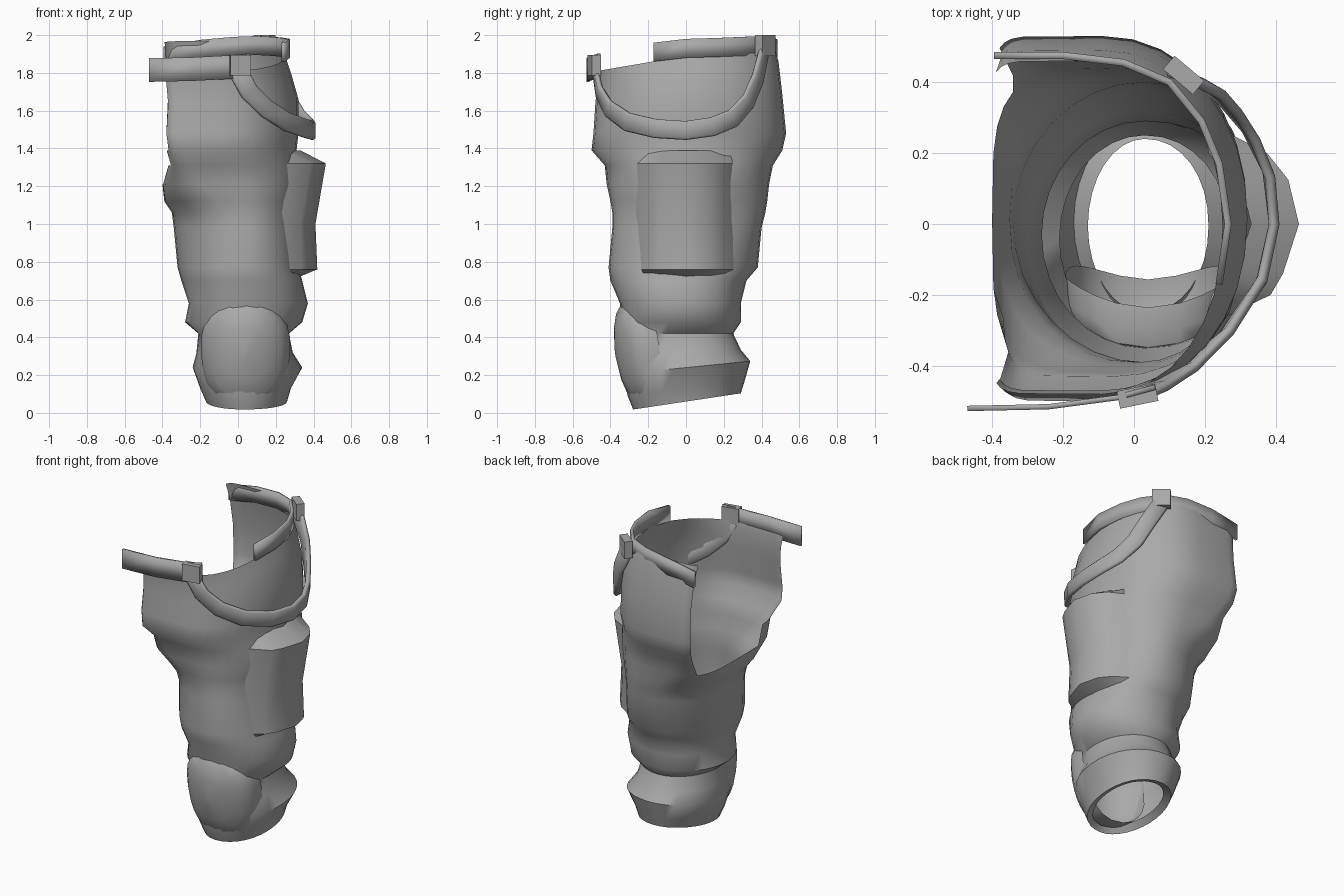
import bpy, bmesh, math
from mathutils import Vector

cube = bpy.data.objects.get("Cube")
if cube:
    bpy.data.objects.remove(cube)

cloth = bpy.data.materials.new("grey_cloth")
cloth.use_nodes = True
grey = (0.4, 0.4, 0.4, 1)
cloth.diffuse_color = grey
cloth.node_tree.nodes["Principled BSDF"].inputs["Base Color"].default_value = grey


def finish(name, bm, thick=0, angle=45):
    mesh = bpy.data.meshes.new(name)
    bm.to_mesh(mesh)
    bm.free()
    mesh.materials.append(cloth)
    ob = bpy.data.objects.new(name, mesh)
    bpy.context.collection.objects.link(ob)
    bpy.ops.object.select_all(action='DESELECT')
    ob.select_set(True)
    bpy.context.view_layer.objects.active = ob
    bpy.ops.object.shade_smooth_by_angle(angle=math.radians(angle))
    if thick:
        mod = ob.modifiers.new("thickness", 'SOLIDIFY')
        mod.thickness = thick
        mod.offset = 0
    return ob


def loft(bm, rows, closed=False):
    rings = [[bm.verts.new(p) for p in row] for row in rows]
    for a, b in zip(rings, rings[1:]):
        n = len(a)
        for i in range(n if closed else n - 1):
            j = (i + 1) % n
            bm.faces.new((a[i], a[j], b[j], b[i]))
    return rings


def ribbon(name, points, width, thick, upright=False):
    pts = [Vector(p) for p in points]
    low, high = [], []
    for i, p in enumerate(pts):
        tangent = pts[min(i + 1, len(pts) - 1)] - pts[max(i - 1, 0)]
        side = Vector((0, 0, 1))
        if not upright:
            side = Vector((p.x, p.y, 0)).cross(tangent).normalized()
        low.append(p - side * width / 2)
        high.append(p + side * width / 2)
    bm = bmesh.new()
    loft(bm, [low, high])
    return finish(name, bm, thick)


# Trouser leg: z, left, right, front, back, squareness of inner side, tilt
profile = [
    (.09, -.13, .21, -.25, .24, 2, .12), (.06, -.17, .26, -.28, .29, 2, .15),
    (.13, -.20, .28, -.31, .31, 2, .12), (.24, -.24, .34, -.33, .34, 2, .1),
    (.32, -.22, .29, -.33, .29, 2, .05), (.42, -.21, .27, -.33, .25, 2, 0),
    (.48, -.28, .34, -.34, .29, 2, 0), (.58, -.26, .37, -.35, .29, 2, 0),
    (.70, -.30, .34, -.40, .32, 2, 0), (.77, -.32, .32, -.41, .38, 2, 0),
    (.98, -.34, .31, -.39, .40, 2, 0), (1.06, -.35, .31, -.39, .42, 2.2, 0),
    (1.12, -.39, .32, -.40, .43, 2.5, 0), (1.21, -.40, .34, -.42, .44, 4, 0),
    (1.31, -.37, .34, -.43, .46, 7, 0), (1.39, -.39, .31, -.50, .51, 9, 0),
    (1.48, -.40, .32, -.49, .53, 10, 0), (1.66, -.39, .32, -.48, .51, 10, .05),
    (1.80, -.40, .28, -.47, .49, 10, .12), (1.89, -.41, .25, -.48, .46, 10, .17),
]
COLS = 32
rows = []
for z, x0, x1, y0, y1, square, tilt in profile:
    cx = .03 if z < 1 else .03 - .12 * min(1, (z - 1) / .4)
    row = []
    for i in range(COLS):
        t = math.tau * i / COLS
        c, s = math.cos(t), math.sin(t)
        n = 2.1 if c > 0 else square
        x = cx + (x1 - cx if c > 0 else cx - x0) * math.copysign(abs(c) ** (2 / n), c)
        y = (y1 + y0) / 2 + (y1 - y0) / 2 * math.copysign(abs(s) ** (2 / n), s)
        row.append((x, y, z + tilt * y))
    rows.append(row)
bm = bmesh.new()
rings = loft(bm, rows, True)
# Open the inner thigh above the crotch
lo, hi = COLS * 3 // 8, COLS * 5 // 8
gap = set()
for r, ring in enumerate(rings[:-1]):
    for i in range(lo, hi):
        face = next(f for f in ring[i].link_faces
                    if ring[i + 1] in f.verts and rings[r + 1][i] in f.verts)
        mid = face.calc_center_median()
        if mid.z > 1.23 + max(0, -mid.y - .1) * .4:
            gap.add(face)
bmesh.ops.delete(bm, geom=list(gap), context='FACES')
finish("trouser_leg", bm, 0, 50)

# Waistband in two lengths with a gap at the front side
ribbon("waistband_front", [(-.47, -.52, 1.815), (-.24, -.515, 1.82),
       (-.05, -.49, 1.83), (.06, -.46, 1.84)], .125, .015, True)
ribbon("waistband_back", [(.24, -.17, 1.91), (.265, 0, 1.93), (.24, .17, 1.935),
       (.19, .29, 1.94), (.1, .40, 1.945), (-.03, .455, 1.94), (-.2, .475, 1.925),
       (-.395, .475, 1.89)], .1, .02, True)

# Hanging strap around the outer hip
strap = ribbon("hip_strap", [(.0, -.48, 1.81), (.06, -.46, 1.70), (.15, -.41, 1.61),
       (.26, -.31, 1.54), (.36, -.16, 1.505), (.395, 0, 1.495), (.38, .14, 1.515),
       (.33, .25, 1.56), (.27, .33, 1.65), (.22, .38, 1.77), (.13, .42, 1.94)],
       .1, .03)
bevel = strap.modifiers.new("soft_edges", 'BEVEL')
bevel.width = .01

# Belt loops holding the strap ends
for name, place, turn in (("front_loop", (.01, -.485, 1.84), .2),
                          ("back_loop", (.14, .42, 1.945), -.7)):
    bm = bmesh.new()
    bmesh.ops.create_cube(bm, size=1)
    bmesh.ops.scale(bm, vec=(.11, .05, .11), verts=bm.verts)
    ob = finish(name, bm)
    ob.location = place
    ob.rotation_euler.z = turn

# Outer pocket: a ridged panel standing off the thigh
rows = []
for z, out, base in ((.71, .30, .2), (.76, .42, .22), (1.0, .41, .22),
                     (1.32, .465, .24), (1.39, .33, .2)):
    rows.append([(base, -.27, z), (out - .08, -.2, z), (out - .045, -.14, z),
                 (out, 0, z), (out - .03, .125, z), (out - .09, .2, z), (base, .27, z)])
bm = bmesh.new()
loft(bm, rows)
finish("side_pocket", bm, 0, 35)

# Rounded pad on the lower front
rows = []
for radius, back in ((.05, 0), (.5, 0), (.8, .005), (.95, .02), (1, .06), (.99, .13)):
    row = []
    for i in range(24):
        t = math.tau * i / 24
        u, v = (math.copysign(abs(f(t)) ** .75, f(t)) * radius
                for f in (math.cos, math.sin))
        z = .31 + .27 * v
        y = -.375 - .04 * v + .05 * v * v + .11 * u * u + back
        row.append((.04 + .235 * u * (1 + .06 * v), y, z))
    rows.append(row)
bm = bmesh.new()
rings = loft(bm, rows, True)
bm.faces.new(rings[0])
bmesh.ops.recalc_face_normals(bm, faces=bm.faces)
finish("front_pad", bm, 0, 40)
